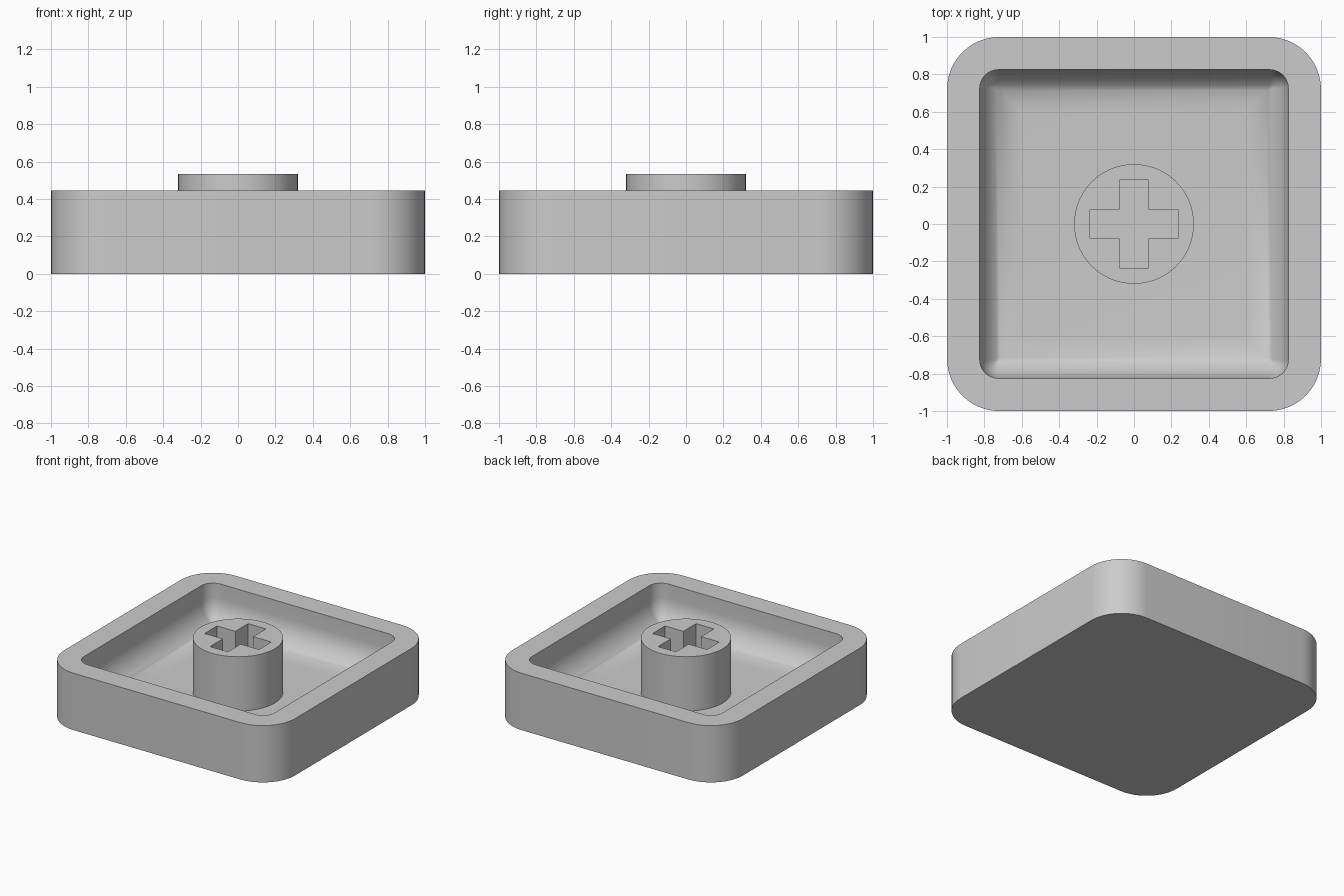
import bpy, bmesh, math

if "Cube" in bpy.data.objects:
    bpy.data.objects.remove(bpy.data.objects["Cube"])

grey = bpy.data.materials.new("light_grey")
grey.diffuse_color = (0.6, 0.6, 0.6, 1)
grey.use_nodes = True
grey.node_tree.nodes["Principled BSDF"].inputs["Base Color"].default_value = grey.diffuse_color

FLOOR, RIM, STEM_TOP = 0.11, 0.445, 0.535


def rounded_square(half, radius, z, steps=12):
    """Corner arcs of a rounded square, counter-clockwise."""
    c = half - radius
    pts = []
    for q in range(4):
        mid = math.pi / 4 + q * math.pi / 2
        cx, cy = math.copysign(c, math.cos(mid)), math.copysign(c, math.sin(mid))
        for i in range(steps + 1):
            a = q * math.pi / 2 + i / steps * math.pi / 2
            pts.append((cx + radius * math.cos(a), cy + radius * math.sin(a), z))
    return pts


def bridge(bm, a, b):
    n = len(a)
    for i in range(n):
        bm.faces.new((a[i], a[(i + 1) % n], b[(i + 1) % n], b[i]))


def finish(bm, name):
    bmesh.ops.remove_doubles(bm, verts=bm.verts, dist=1e-5)
    bmesh.ops.recalc_face_normals(bm, faces=bm.faces)
    mesh = bpy.data.meshes.new(name)
    bm.to_mesh(mesh)
    bm.free()
    mesh.materials.append(grey)
    ob = bpy.data.objects.new(name, mesh)
    bpy.context.collection.objects.link(ob)
    bpy.ops.object.select_all(action='DESELECT')
    bpy.context.view_layer.objects.active = ob
    ob.select_set(True)
    bpy.ops.object.shade_smooth_by_angle(angle=math.radians(30))


# Shell: outer wall, flat rim, then a cavity wall curving into the floor
OPENING, CORNER, FILLET = 0.825, 0.10, 0.22
rings = [rounded_square(1, 0.28, 0), rounded_square(1, 0.28, RIM),
         rounded_square(OPENING, CORNER, RIM)]
for i in range(13):
    a = i / 12 * math.pi / 2
    inset = FILLET * (1 - math.cos(a))
    z = FLOOR + FILLET * (1 - math.sin(a))
    rings.append(rounded_square(OPENING - inset, max(CORNER - inset, 0), z))
bm = bmesh.new()
loops = [[bm.verts.new(p) for p in r] for r in rings]
for a, b in zip(loops, loops[1:]):
    bridge(bm, a, b)
bm.faces.new(loops[0])
bm.faces.new(loops[-1])
finish(bm, "shell")

# Stem: round post with a cross-shaped socket reaching the floor
R, L, W = 0.32, 0.235, 0.077
circle = [(R * math.cos(i * math.pi / 36), R * math.sin(i * math.pi / 36)) for i in range(72)]
arm = [(L, -W), (L, W), (W, W)]
cross = []
for c, s in ((1, 0), (0, 1), (-1, 0), (0, -1)):
    cross += [(x * c - y * s, x * s + y * c) for x, y in arm]
bm = bmesh.new()
top_edges = []
for outline in (circle, cross):
    low = [bm.verts.new((x, y, FLOOR)) for x, y in outline]
    high = [bm.verts.new((x, y, STEM_TOP)) for x, y in outline]
    bridge(bm, low, high)
    top_edges += [bm.edges.get((high[i - 1], high[i])) for i in range(len(high))]
bmesh.ops.triangle_fill(bm, edges=top_edges, use_beauty=True)
finish(bm, "stem")
